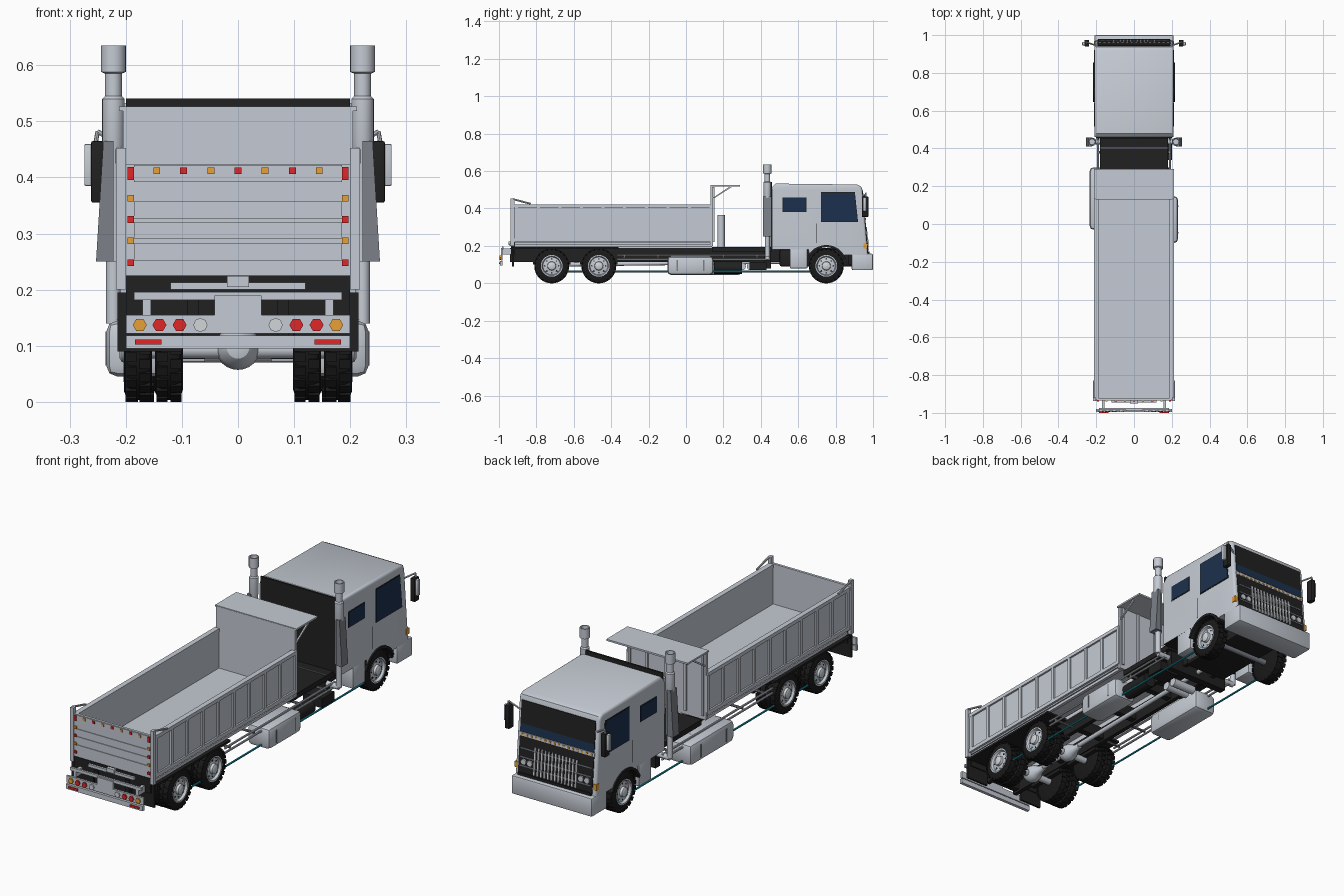
import bpy, bmesh, math
from mathutils import Vector

if "Cube" in bpy.data.objects:
    bpy.data.objects.remove(bpy.data.objects["Cube"])


def material(name, r, g, b):
    m = bpy.data.materials.new(name)
    m.diffuse_color = (r, g, b, 1)
    m.use_nodes = True
    m.node_tree.nodes["Principled BSDF"].inputs["Base Color"].default_value = m.diffuse_color
    return m


GREY = material("body_grey", 0.56, 0.60, 0.66)
CHROME = material("light_metal", 0.64, 0.67, 0.70)
STEEL = material("dark_steel", 0.20, 0.22, 0.25)
BLACK = material("chassis_black", 0.015, 0.015, 0.015)
RUBBER = material("tyre_rubber", 0.010, 0.010, 0.010)
GLASS = material("window_blue", 0.011, 0.030, 0.075)
RED = material("lamp_red", 0.75, 0.020, 0.020)
AMBER = material("lamp_amber", 0.82, 0.36, 0.04)
TEAL = material("air_line_teal", 0.01, 0.36, 0.48)


def finish(bm, name, *mats):
    bmesh.ops.remove_doubles(bm, verts=bm.verts, dist=1e-6)
    bmesh.ops.recalc_face_normals(bm, faces=bm.faces)
    me = bpy.data.meshes.new(name)
    bm.to_mesh(me)
    bm.free()
    for m in mats:
        me.materials.append(m)
    ob = bpy.data.objects.new(name, me)
    bpy.context.collection.objects.link(ob)
    return ob


def boxes(name, mat, items, mirror=False, bevel=0):
    """One object from boxes (x0, x1, y0, y1, z0, z1)."""
    bm = bmesh.new()
    if mirror:
        items = items + [(-b[1], -b[0]) + tuple(b[2:]) for b in items]
    for x0, x1, y0, y1, z0, z1 in items:
        for v in bmesh.ops.create_cube(bm, size=1)["verts"]:
            v.co = Vector((x0 + (x1 - x0) * (v.co.x + .5), y0 + (y1 - y0) * (v.co.y + .5),
                           z0 + (z1 - z0) * (v.co.z + .5)))
    if bevel:
        bmesh.ops.bevel(bm, geom=bm.edges[:], offset=bevel, segments=2, profile=.5, affect='EDGES')
    return finish(bm, name, mat)


def prism_bm(pts, a0, a1, axis='X'):
    put = {'X': lambda p, a: (a, p[0], p[1]), 'Y': lambda p, a: (p[0], a, p[1])}[axis]
    bm = bmesh.new()
    A, B = ([bm.verts.new(put(p, a)) for p in pts] for a in (a0, a1))
    bm.faces.new(A)
    bm.faces.new(B[::-1])
    for i in range(len(pts)):
        j = (i + 1) % len(pts)
        bm.faces.new((A[i], A[j], B[j], B[i]))
    bmesh.ops.recalc_face_normals(bm, faces=bm.faces)
    return bm


def prism(name, mat, pts, a0, a1, axis='X'):
    return finish(prism_bm(pts, a0, a1, axis), name, mat)


def lathe(name, mat, prof, origin, axis, seg=24):
    """Revolve (distance along axis, radius) points."""
    q = Vector(axis).to_track_quat('Z', 'Y')
    bm = bmesh.new()
    ring = [[bm.verts.new(Vector(origin) + q @ Vector((r * math.cos(a), r * math.sin(a), t)))
             for a in (2 * math.pi * k / seg for k in range(seg))] for t, r in prof]
    for A, B in zip(ring, ring[1:]):
        for k in range(seg):
            j = (k + 1) % seg
            bm.faces.new((A[k], A[j], B[j], B[k]))
    return finish(bm, name, mat)


def rod(name, mat, p0, p1, r, seg=12):
    d = Vector(p1) - Vector(p0)
    return lathe(name, mat, [(0, 0), (0, r), (d.length, r), (d.length, 0)], p0, d, seg)


def arc(cy, cz, r, a0, a1, n=12):
    return [(cy + r * math.cos(math.radians(a0 + (a1 - a0) * k / n)),
             cz + r * math.sin(math.radians(a0 + (a1 - a0) * k / n))) for k in range(n + 1)]


# --- Wheels -----------------------------------------------------------
def tyre(x, y, s, w=.05):
    h, R = w / 2, .090
    lathe("tyre", RUBBER, [(-h, 0), (-h, .07), (-h * .8, R - .004), (-h * .5, R), (h * .5, R),
                           (h * .8, R - .004), (h, .075), (h, .056), (h * .6, .05)], (s * x, y, .093), (s, 0, 0), 32)
    bm = bmesh.new()
    for k in range(44):
        a, side = 2 * math.pi * k / 44, (-1 if k % 2 else 1)
        for v in bmesh.ops.create_cube(bm, size=1)["verts"]:
            t, r = v.co.x * .018, R - .001 + v.co.z * .008
            v.co = (s * x + side * h * .5 + v.co.y * h * .8,
                    y + r * math.cos(a) - t * math.sin(a), .093 + r * math.sin(a) + t * math.cos(a))
    finish(bm, "tyre_tread", RUBBER)


def hub(x, y, s):
    lathe("wheel_rim", GREY, [(-.02, .058), (.001, .058), (.001, .052), (-.010, .047), (-.008, .026),
                              (-.006, .022)], (s * x, y, .093), (s, 0, 0), 32)
    lathe("wheel_hub", CHROME, [(-.008, .024), (.004, .022), (.008, .015), (.008, 0)], (s * x, y, .093), (s, 0, 0))
    for k in range(8):
        a = math.pi * k / 4
        c = (s * (x - .014), y + .037 * math.cos(a), .093 + .037 * math.sin(a))
        rod("rim_hole", BLACK, c, (s * (x - .008), c[1], c[2]), .004, 8)


REAR, FRONT = (-.718, -.466), .75
for s in (-1, 1):
    for y in REAR:
        tyre(.123, y, s)
        tyre(.178, y, s)
        hub(.203, y, s)
    tyre(.175, FRONT, s, .056)
    hub(.203, FRONT, s)

# --- Chassis and driveline -----------------------------------------------
boxes("chassis_rails", BLACK, [(.07, .09, -.94, .92, .115, .19)], True)
boxes("cross_members", BLACK, [(-.08, .08, y, y + .03, .125, .18) for y in (-.93, -.6, -.33, -.1, .15, .4, .6)])
boxes("rear_cross_panel", BLACK, [(-.2, .2, -.935, -.915, .155, .225)])
boxes("mud_flaps", BLACK, [(.10, .215, -.93, -.92, .09, .195), (.10, .213, -.93, -.36, .183, .193)], True)
boxes("rear_deck", BLACK, [(-.18, .18, .14, .46, .17, .195), (-.16, .16, .42, .455, .08, .17)])
boxes("deck_step", STEEL, [(-.18, .18, .40, .406, .195, .198)])
boxes("engine", BLACK, [(-.11, .11, .5, .93, .09, .18)], bevel=.01)
for y in REAR:
    rod("rear_axle", GREY, (-.18, y, .093), (.18, y, .093), .016)
    lathe("differential", GREY, [(-.045, 0), (-.04, .02), (-.025, .034), (0, .04), (.025, .034), (.05, .018),
                                 (.08, .012), (.08, 0)], (0, y, .097), (0, 1, 0))
    boxes("leaf_spring", BLACK, [(.075, .095, y - .1, y + .1, .1, .115)], True)
rod("front_axle", STEEL, (-.17, FRONT, .09), (.17, FRONT, .09), .014)
boxes("front_spring", BLACK, [(.08, .1, FRONT - .13, FRONT + .13, .1, .112)], True)
rod("drive_shaft", GREY, (0, -.72, .1), (0, .5, .115), .011)
for y in (.30, .345):
    rod("air_tank", GREY, (-.06, y, .09), (.06, y, .09), .02, 16)

# --- Side tanks, guard rails, air lines ---------------------------------------
boxes("fuel_tank", GREY, [(.115, .233, -.1, .147, .045, .145)], bevel=.02)
boxes("left_fuel_tank", GREY, [(-.235, -.115, -.03, .30, .045, .145)], bevel=.02)
boxes("tank_straps", STEEL, [(.115, .2345, y, y + .008, .065, .125) for y in (-.05, .09)])
boxes("left_tank_straps", STEEL, [(-.2365, -.115, y, y + .008, .065, .125) for y in (.03, .22)])
rod("dark_reservoir", BLACK, (.16, .15, .085), (.16, .3, .085), .034, 16)
boxes("battery_box", BLACK, [(.1, .2, .34, .43, .07, .115)])
for s in (-1, 1):
    for z in (.128, .15):
        rod("side_guard_rail", GREY, (s * .19, -.37, z), (s * .19, .45, z), .005, 8)
    for y in (-.33, -.15, .2, .38):
        rod("guard_bracket", STEEL, (s * .08, y, .14), (s * .19, y, .14), .006, 8)
    rod("air_line", TEAL, (s * .19, -.8, .063), (s * .19, .83, .063), .0045, 8)

# --- Dump body -----------------------------------------------------------
boxes("bed_floor", GREY, [(-.2, .2, -.925, .14, .215, .235)])
boxes("bed_subframe", GREY, [(.075, .095, -.92, .14, .19, .218), (.185, .2, -.92, .14, .196, .21)], True)
boxes("bed_sides", GREY, [(.19, .203, -.925, .14, .225, .415)], True)
boxes("bed_side_rails", GREY, [(.188, .212, -.93, .14, .405, .422), (.195, .211, -.93, .14, .222, .24)], True)
boxes("bed_ribs", GREY, [(.2, .211, -.905 + .1155 * k - .008, -.905 + .1155 * k + .008, .235, .41)
                         for k in range(10)], True)
boxes("headboard", GREY, [(-.205, .205, .13, .145, .2, .524)])
boxes("headboard_ribs", GREY, [(x - .006, x + .006, .145, .153, .22, .515) for x in (-.19, -.1, 0, .1, .19)])
boxes("canopy", GREY, [(-.212, .212, .132, .29, .518, .526)])
for s in (-1, 1):
    prism("canopy_brace", GREY, [(.14, .455), (.152, .455), (.25, .518), (.235, .518)], s * .198, s * .205)
    rod("tarp_arm", GREY, (s * .213, -.925, .45), (s * .213, -.83, .425), .005, 8)
boxes("tailgate_posts", GREY, [(.2, .217, -.938, -.918, .2, .452)], True)
rod("hoist_cylinder", GREY, (0, .188, .19), (0, .188, .365), .02)

# --- Tailgate with marker lamps ------------------------------------------
boxes("tailgate", GREY, [(-.2, .2, -.932, -.92, .224, .424)])
boxes("tailgate_ribs", GREY, [(-.185, .185, -.935, -.93, z, z + .03) for z in (.252, .291, .327, .392)])
lamp = lambda x, z, h=.006: (x - .006, x + .006, -.939, -.93, z - h, z + h)
boxes("tailgate_amber_lamps", AMBER, [lamp(x, .412) for x in (-.145, -.048, .048, .145)]
      + [lamp(x, z) for x in (-.191, .191) for z in (.363, .287)])
boxes("tailgate_red_lamps", RED, [lamp(x, .412) for x in (-.097, 0, .097)]
      + [lamp(x, z) for x in (-.191, .191) for z in (.325, .248)] + [lamp(x, .407, .012) for x in (-.191, .191)])
boxes("tailgate_hinge", GREY, [(-.12, .12, -.945, -.935, .2, .213), (-.02, .02, -.95, -.93, .205, .224)])

# --- Rear lamp bar -----------------------------------------------------
boxes("rear_lamp_bar", GREY, [(-.2, .2, -.99, -.98, .122, .155), (-.2, .2, -.995, -.98, .095, .118),
                              (-.185, .185, -.985, -.975, .182, .196), (-.042, .042, -.99, -.98, .15, .19)])
boxes("lamp_bar_supports", GREY, [(.155, .17, -.982, -.93, .155, .185)], True)
for s in (-1, 1):
    for x, m in ((.175, AMBER), (.14, RED), (.104, RED), (.067, CHROME)):
        rod("rear_lamp", m, (s * x, -.985, .137), (s * x, -.996, .137), .0125, 6 if x > .08 else 8)
boxes("rear_reflectors", RED, [(.136, .184, -1, -.99, .102, .111)], True)

# --- Cab shell: side profile with wheel arch, dark underneath ------------------
fy = lambda z: .972 - (z - .16) * .03 / .35      # slope of the cab front
bm = prism_bm([(.46, .18), (.46, .515), (.48, .533), (.915, .528), (.936, .518), (fy(.50), .50), (fy(.15), .15)]
              + arc(FRONT, .093, .108, 32, 148) + [(.655, .18)], -.21, .21)
edges = [e for e in bm.edges if all(abs(v.co.x) > .2 and v.co.z > .14 and (v.co.z > .3 or v.co.y > .9)
                                    for v in e.verts) and abs(e.verts[0].co.x - e.verts[1].co.x) < .01]
bmesh.ops.bevel(bm, geom=edges, offset=.012, segments=3, profile=.5, affect='EDGES')
bm.normal_update()
for f in bm.faces:
    c = f.calc_center_median()
    f.material_index = int(c.z < .21 and c.y < .93 and abs(f.normal.x) < .5)
finish(bm, "cab_shell", GREY, BLACK)
boxes("cab_rear_wall", BLACK, [(-.2, .2, .452, .461, .185, .541)])
boxes("cab_steps", GREY, [(.135, .21, .555, .65, .08, .185)], True, .006)
boxes("side_windows", GLASS, [(.2, .213, .52, .64, .385, .455)], True)
boxes("window_frames", BLACK, [(.2, .2115, .517, .643, .382, .458), (.2, .2108, .699, .701, .215, .32)], True)
for s in (-1, 1):
    prism("door_window_frame", BLACK, [(.721, .328), (.920, .328), (.903, .488), (.721, .488)], s * .2, s * .2115)
    prism("door_window", GLASS, [(.725, .332), (.916, .332), (.899, .484), (.725, .484)], s * .2, s * .213)
    prism("front_fender", BLACK, arc(FRONT, .093, .112, 20, 160) + arc(FRONT, .093, .1, 160, 20),
          s * .15, s * .216)


# --- Cab front -----------------------------------------------------------
def front_plate(name, mat, x0, x1, z0, z1, t):
    prism(name, mat, [(fy(z0) - .004, z0), (fy(z0) + t, z0), (fy(z1) + t, z1), (fy(z1) - .004, z1)], x0, x1)


front_plate("windshield_upper", BLACK, -.193, .193, .392, .497, .003)
front_plate("windshield_lower", GLASS, -.193, .193, .354, .392, .003)
front_plate("lamp_strip", GREY, -.195, .195, .336, .352, .004)
front_plate("grille_panel", BLACK, -.193, .193, .165, .336, .003)
for k in range(13):
    x = -.108 + .018 * k
    front_plate("grille_bar", CHROME, x - .0035, x + .0035, .175, .30, .007)
for z in (.20, .24, .28):
    front_plate("grille_cross_bar", STEEL, -.185, .185, z, z + .005, .0055)
for k in range(16):
    x = -.18 + .024 * k
    front_plate("strip_lamp", AMBER, x - .005, x + .005, .339, .348, .006)
for s in (-1, 1):
    for x in (.133, .165):
        rod("headlamp", CHROME, (s * x, fy(.222), .222), (s * x, fy(.222) + .008, .222), .013, 16)
boxes("corner_lamps", AMBER, [(.196, .213, .95, .970, .185, .212)], True)
boxes("front_bumper", GREY, [(-.21, .21, .885, 1, .07, .158)], bevel=.008)
boxes("bumper_sill", BLACK, [(-.19, .19, .87, .98, .1, .17)])

# --- Mirrors and antenna ---------------------------------------------------
boxes("mirror_housings", BLACK, [(.238, .262, .94, .975, .355, .465)], True, .004)
boxes("mirror_backs", GREY, [(.25, .274, .946, .964, .385, .46)], True, .003)
for s in (-1, 1):
    rod("mirror_arm", GREY, (s * .2, .945, .45), (s * .25, .962, .482), .004, 8)
    rod("mirror_arm_drop", GREY, (s * .25, .962, .482), (s * .255, .962, .455), .004, 8)

# --- Exhaust stacks ------------------------------------------------------
for s in (-1, 1):
    lathe("exhaust_stack", GREY, [(0, 0), (0, .013), (.11, .013), (.11, .017), (.31, .017), (.32, .02), (.4, .02),
                                  (.405, .015), (.445, .015), (.448, .022), (.495, .022), (.495, .017), (.46, .015),
                                  (.46, 0)], (s * .222, .435, .14), (0, 0, 1))
    rod("exhaust_elbow", GREY, (s * .222, .435, .14), (s * .1, .435, .14), .013)
    prism("exhaust_heat_shield", STEEL, [(s * .222, .465), (s * .24, .465), (s * .253, .25), (s * .222, .25)],
          .411, .457, 'Y')

for o in bpy.data.objects:
    o.select_set(True)
bpy.context.view_layer.objects.active = bpy.data.objects[0]
bpy.ops.object.shade_smooth_by_angle(angle=math.radians(32))
